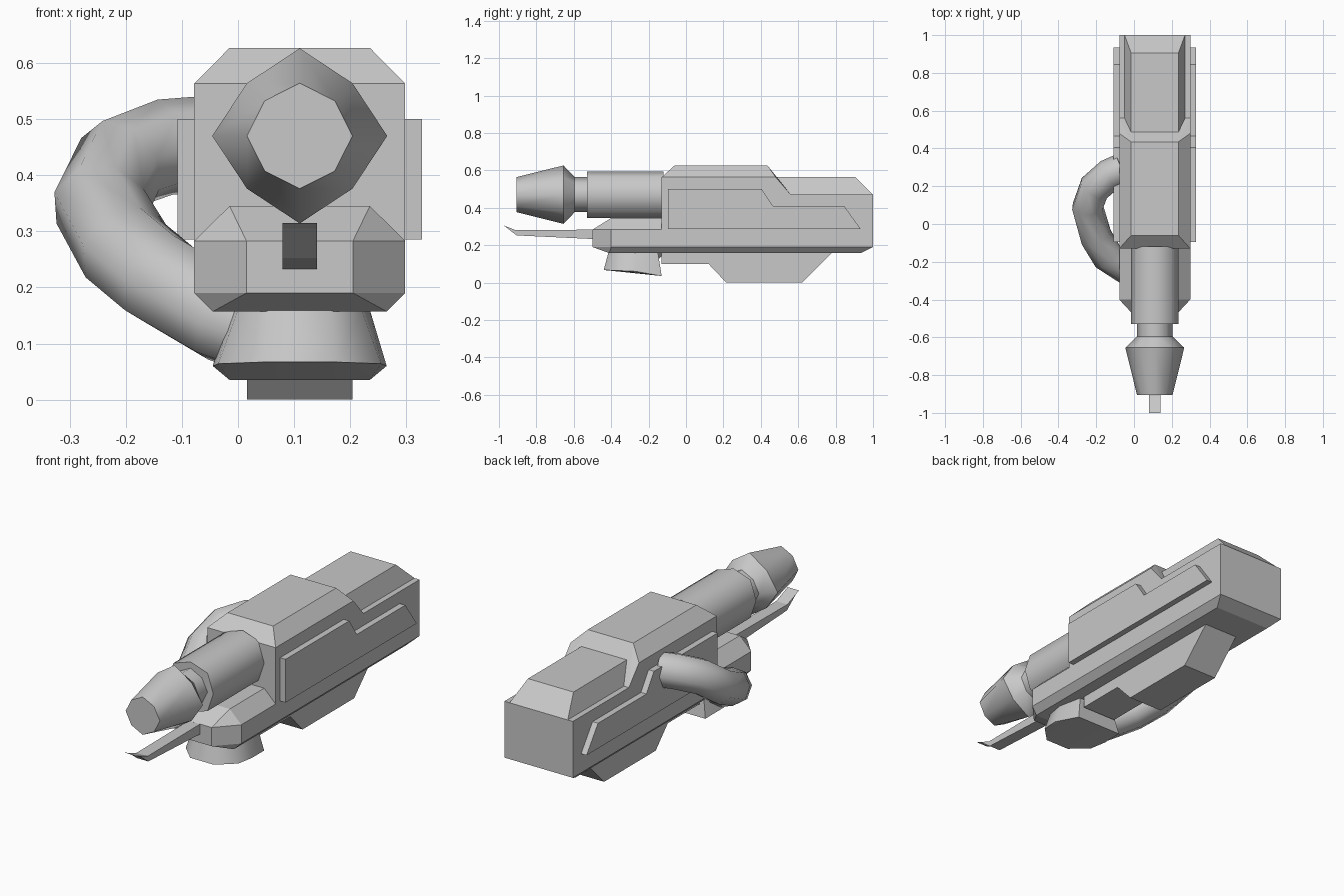
import bpy
import bmesh
from mathutils import Vector

if "Cube" in bpy.data.objects:
    bpy.data.objects.remove(bpy.data.objects["Cube"], do_unlink=True)

CX = 0.11       # centre line of the body
BARREL_Z = 0.47

grey = bpy.data.materials.new("metal_grey")
grey.use_nodes = True
COLOR = (0.58, 0.58, 0.58, 1)
grey.diffuse_color = COLOR
grey.node_tree.nodes["Principled BSDF"].inputs["Base Color"].default_value = COLOR


def finish(name, bm):
    bmesh.ops.recalc_face_normals(bm, faces=bm.faces)
    mesh = bpy.data.meshes.new(name)
    bm.to_mesh(mesh)
    bm.free()
    mesh.materials.append(grey)
    obj = bpy.data.objects.new(name, mesh)
    bpy.context.collection.objects.link(obj)
    return obj


def hull(name, points):
    """Convex solid from (half width, y, z) corners mirrored about the centre line."""
    bm = bmesh.new()
    for w, y, z in points:
        for side in (-1, 1):
            bm.verts.new((CX + side * w, y, z))
    res = bmesh.ops.convex_hull(bm, input=bm.verts)
    loose = [v for v in bm.verts if not v.link_faces]
    bmesh.ops.delete(bm, geom=loose, context='VERTS')
    bmesh.ops.dissolve_limit(bm, angle_limit=0.03, verts=bm.verts, edges=bm.edges)
    return finish(name, bm)


def extrude_side(name, profile, x0, x1):
    """Side profile of (y, z) points extruded along x."""
    bm = bmesh.new()
    face = bm.faces.new([bm.verts.new((x0, y, z)) for y, z in profile])
    new = bmesh.ops.extrude_face_region(bm, geom=[face])["geom"]
    bmesh.ops.translate(bm, vec=(x1 - x0, 0, 0),
                        verts=[v for v in new if isinstance(v, bmesh.types.BMVert)])
    return finish(name, bm)


def ring(bm, r, d, y):
    """Eight-sided ring with axis radius r and diagonal offset d."""
    flat = [(r, 0), (d, d), (0, r), (-d, d), (-r, 0), (-d, -d), (0, -r), (d, -d)]
    return [bm.verts.new((CX + a, y, BARREL_Z + b)) for a, b in flat]


def tube(name, sections):
    """Chain of smooth tapered sections with sharp joints and flat caps."""
    bm = bmesh.new()
    for a, b in zip(sections, sections[1:]):
        lo, hi = ring(bm, *a), ring(bm, *b)
        for i in range(8):
            j = (i + 1) % 8
            bm.faces.new((lo[i], lo[j], hi[j], hi[i])).smooth = True
    bm.faces.new(ring(bm, *sections[0]))
    bm.faces.new(ring(bm, *sections[-1])[::-1])
    obj = finish(name, bm)
    # caps and walls are separate islands: point every face away from the tube core
    first, last = sections[0][2], sections[-1][2]
    bm = bmesh.new()
    bm.from_mesh(obj.data)
    bm.normal_update()
    core = Vector((CX, (first + last) / 2, BARREL_Z))
    for f in bm.faces:
        out = f.calc_center_median() - core
        if f.smooth:
            out.y = 0
        if f.normal.dot(out) < 0:
            f.normal_flip()
    bm.to_mesh(obj.data)
    bm.free()
    return obj


# Body
hull("front_nose", [
    (.095, -.5, .19), (.095, -.5, .283), (.188, -.4, .19), (.188, -.4, .283),
    (.125, -.4, .345), (.155, -.41, .157),
    (.188, -.13, .19), (.188, -.13, .283), (.125, -.13, .345), (.155, -.13, .157)])
hull("lower_body", [
    (.155, -.13, .157), (.188, -.13, .19), (.188, -.13, .47),
    (.155, .935, .157), (.188, 1, .19), (.188, 1, .47)])
hull("upper_body", [
    (.188, -.13, .47), (.188, -.13, .563), (.125, -.06, .627),
    (.125, .435, .627), (.188, .48, .563), (.188, .56, .47)])
hull("rear_cover", [
    (.125, .45, .563), (.125, .905, .563), (.16, .45, .47), (.16, 1, .47)])

# Underside keel and front blade
extrude_side("keel", [(-.13, .16), (-.13, .1), (.12, .1), (.215, 0), (.62, 0), (.78, .16)],
             CX - .094, CX + .094)
extrude_side("front_blade", [(-1, .315), (-.975, .305), (-.905, .252), (-.48, .232),
                             (-.48, .283), (-.91, .28)], CX - .031, CX + .031)

# Stepped side plates
plate = [(-.095, .285), (-.095, .5), (.405, .5), (.465, .41), (.845, .41), (.935, .285)]
for side, name in ((-1, "right_plate"), (1, "left_plate")):
    extrude_side(name, plate, CX + side * .18, CX + side * .218)

# Barrel, neck and muzzle
tube("barrel", [(.125, .094, -.53), (.125, .094, -.12)])
tube("muzzle", [(.094, .0625, -.905), (.156, .094, -.655),
                (.094, .0625, -.595), (.094, .0625, -.52)])

# Tilted socket under the nose
socket = hull("socket", [
    (.065, -.44, .067), (.145, -.36, .064), (.155, -.27, .06), (.125, -.13, .035),
    (.055, -.415, .16), (.11, -.36, .16), (.125, -.27, .16), (.1, -.15, .16)])

# Hose looping from the right plate down to the socket
curve = bpy.data.curves.new("hose_path", 'CURVE')
curve.dimensions = '3D'
curve.bevel_depth = .086
curve.bevel_resolution = 2
curve.use_fill_caps = True
path = [(-.06, .29, .455), (-.13, .26, .45), (-.21, .19, .42), (-.246, .09, .345),
        (-.2, -.07, .265), (-.14, -.17, .215), (-.03, -.24, .15), (.03, -.26, .13)]
spline = curve.splines.new('POLY')
spline.points.add(len(path) - 1)
for point, co in zip(spline.points, path):
    point.co = (*co, 1)
path_obj = bpy.data.objects.new("hose_path", curve)
bpy.context.collection.objects.link(path_obj)
depsgraph = bpy.context.evaluated_depsgraph_get()
mesh = bpy.data.meshes.new_from_object(path_obj.evaluated_get(depsgraph))
bpy.data.objects.remove(path_obj, do_unlink=True)
mesh.materials.clear()
mesh.materials.append(grey)
hose = bpy.data.objects.new("hose", mesh)
bpy.context.collection.objects.link(hose)

# Smooth shading on the rounded parts
for obj, angle in ((hose, 1.0), (socket, 0.9)):
    bpy.ops.object.select_all(action='DESELECT')
    obj.select_set(True)
    bpy.context.view_layer.objects.active = obj
    bpy.ops.object.shade_smooth_by_angle(angle=angle)
